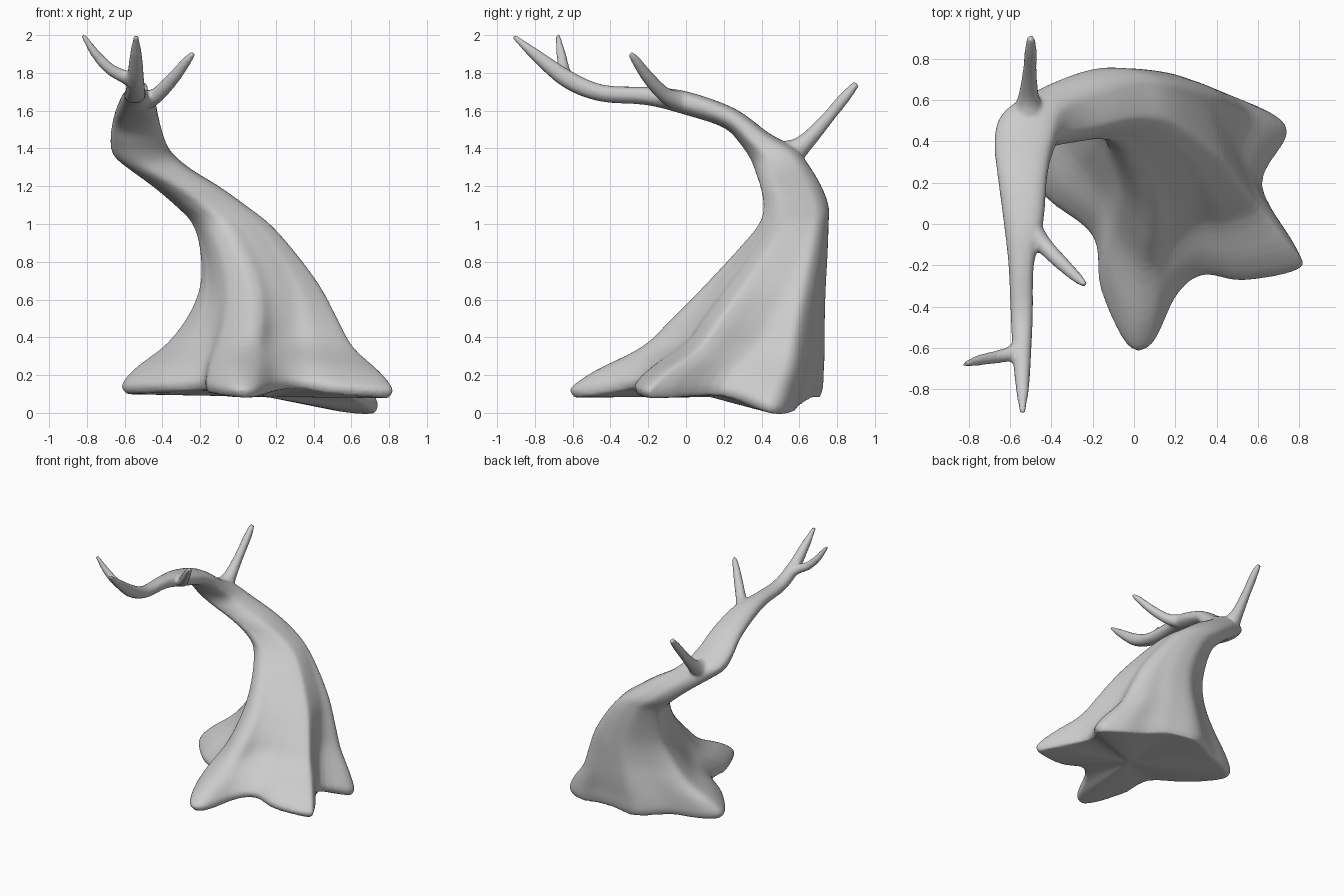
import bpy, bmesh, math
from mathutils import Vector

if "Cube" in bpy.data.objects:
    bpy.data.objects.remove(bpy.data.objects["Cube"])


def catmull(rows, sub, closed=False):
    """Smoothly resample a list of number tuples."""
    n, out = len(rows), []
    for i in range(n if closed else n - 1):
        pick = (lambda k: rows[k % n]) if closed else (lambda k: rows[min(max(k, 0), n - 1)])
        a, b, c, d = (pick(i + k) for k in (-1, 0, 1, 2))
        for s in range(sub):
            t = s / sub
            out.append([0.5 * (2 * q + (r - p) * t + (2 * p - 5 * q + 4 * r - w) * t * t
                               + (3 * q - p - 3 * r + w) * t ** 3)
                        for p, q, r, w in zip(a, b, c, d)])
    if not closed:
        out.append(list(rows[-1]))
    return out


def fit(values):
    """Scale values into -1..1."""
    lo, hi = min(values), max(values)
    return [2 * (v - lo) / (hi - lo) - 1 for v in values]


def rounded(a):
    """Unit circle, slightly squared in two opposite corners."""
    c, s = math.cos(a), math.sin(a)
    e = .8 if c * s > 0 else 1
    return math.copysign(abs(c) ** e, c), math.copysign(abs(s) ** e, s)


def loft(bm, rings, start, end):
    """Skin closed rings and close both ends with fans."""
    vs = [[bm.verts.new(p) for p in ring] for ring in rings]
    n = len(vs[0])
    for lo, hi in zip(vs, vs[1:]):
        for i in range(n):
            j = (i + 1) % n
            bm.faces.new((lo[i], lo[j], hi[j], hi[i]))
    a, b = bm.verts.new(start), bm.verts.new(end)
    for i in range(n):
        j = (i + 1) % n
        bm.faces.new((a, vs[0][j], vs[0][i]))
        bm.faces.new((b, vs[-1][i], vs[-1][j]))


# Root outline: x, y, height of the underside
ROOTS = [(-.03, -.60, .085), (.09, -.595, .085), (.21, -.36, .12), (.34, -.26, .13),
         (.54, -.285, .10), (.81, -.23, .08), (.80, -.13, .08), (.63, .18, .09),
         (.755, .44, .0), (.61, .56, .0), (.40, .61, .04), (.20, .68, .08),
         (-.04, .715, .085), (-.28, .59, .11), (-.55, .48, .10), (-.615, .36, .10),
         (-.43, .12, .11), (-.20, -.07, .12), (-.16, -.33, .105)]
# Trunk sections: x min, x max, front edge y z, back edge y z, root influence
TRUNK = [(-.59, .80, -.59, 0, .71, 0, 1), (-.615, .82, -.61, .05, .725, .05, 1),
         (-.54, .75, -.48, .15, .73, .15, .95), (-.38, .61, -.23, .30, .735, .30, .8),
         (-.265, .525, -.07, .47, .735, .47, .65), (-.20, .435, .095, .65, .74, .65, .5),
         (-.20, .30, .265, .84, .75, .84, .4), (-.24, .17, .385, .99, .755, .99, .3),
         (-.33, .045, .41, 1.09, .755, 1.09, .25), (-.45, -.095, .395, 1.185, .715, 1.2, .2),
         (-.575, -.25, .37, 1.265, .65, 1.31, .15), (-.66, -.345, .345, 1.335, .58, 1.40, .1),
         (-.675, -.39, .29, 1.42, .44, 1.48, .1), (-.66, -.42, .20, 1.51, .26, 1.61, 0),
         (-.63, -.44, -.01, 1.58, .01, 1.70, 0), (-.608, -.485, -.21, 1.63, -.19, 1.725, 0),
         (-.597, -.49, -.46, 1.65, -.43, 1.735, 0), (-.588, -.498, -.65, 1.725, -.60, 1.805, 0),
         (-.573, -.508, -.81, 1.865, -.77, 1.915, 0), (-.555, -.525, -.92, 1.985, -.90, 2.0, 0)]

outline = catmull(ROOTS, 5, closed=True)
bx, by = fit([p[0] for p in outline]), fit([p[1] for p in outline])
circle = [rounded(math.atan2(y, x)) for x, y in zip(bx, by)]

rings = []
for x0, x1, y0, z0, y1, z1, t in catmull(TRUNK, 4):
    us = fit([t * x + (1 - t) * c[0] for x, c in zip(bx, circle)])
    ws = fit([t * y + (1 - t) * c[1] for y, c in zip(by, circle)])
    rings.append([(x0 + (x1 - x0) * (u + 1) / 2,
                   y0 + (y1 - y0) * (w + 1) / 2,
                   z0 + (z1 - z0) * (w + 1) / 2 + p[2] * t * t)
                  for u, w, p in zip(us, ws, outline)])

bm = bmesh.new()
loft(bm, rings, (.15, .12, .085), (-.54, -.915, 2.0))

# Branches: x, y, z, radius
BRANCHES = [
    [(-.51, .47, 1.37, .05), (-.51, .55, 1.375, .07), (-.51, .63, 1.43, .048),
     (-.505, .74, 1.55, .034), (-.50, .84, 1.67, .03), (-.50, .905, 1.745, .018)],
    [(-.53, .05, 1.63, .05), (-.48, -.05, 1.655, .05), (-.42, -.12, 1.69, .04),
     (-.34, -.20, 1.775, .034), (-.27, -.265, 1.865, .025), (-.235, -.295, 1.905, .013)],
    [(-.53, -.58, 1.74, .045), (-.59, -.625, 1.775, .037), (-.67, -.645, 1.815, .031),
     (-.75, -.66, 1.895, .026), (-.82, -.68, 2.0, .013)],
]
for branch in BRANCHES:
    path = catmull(branch, 4)
    pts = [Vector(p[:3]) for p in path]
    tube = []
    for i, p in enumerate(pts):
        d = pts[min(i + 1, len(pts) - 1)] - pts[max(i - 1, 0)]
        q = d.to_track_quat('Z', 'Y')
        tube.append([p + q @ Vector((math.cos(k * math.tau / 16), math.sin(k * math.tau / 16), 0)) * path[i][3]
                     for k in range(16)])
    loft(bm, tube, pts[0], pts[-1])

mesh = bpy.data.meshes.new("bent_tree")
bm.to_mesh(mesh)
bm.free()
tree = bpy.data.objects.new("bent_tree", mesh)
bpy.context.collection.objects.link(tree)

# Fuse trunk and branches into one smooth skin
fuse = tree.modifiers.new("fuse", 'REMESH')
fuse.mode = 'VOXEL'
fuse.voxel_size = .012
fuse.use_smooth_shade = True
soften = tree.modifiers.new("soften", 'SMOOTH')
soften.factor = .5
soften.iterations = 4
